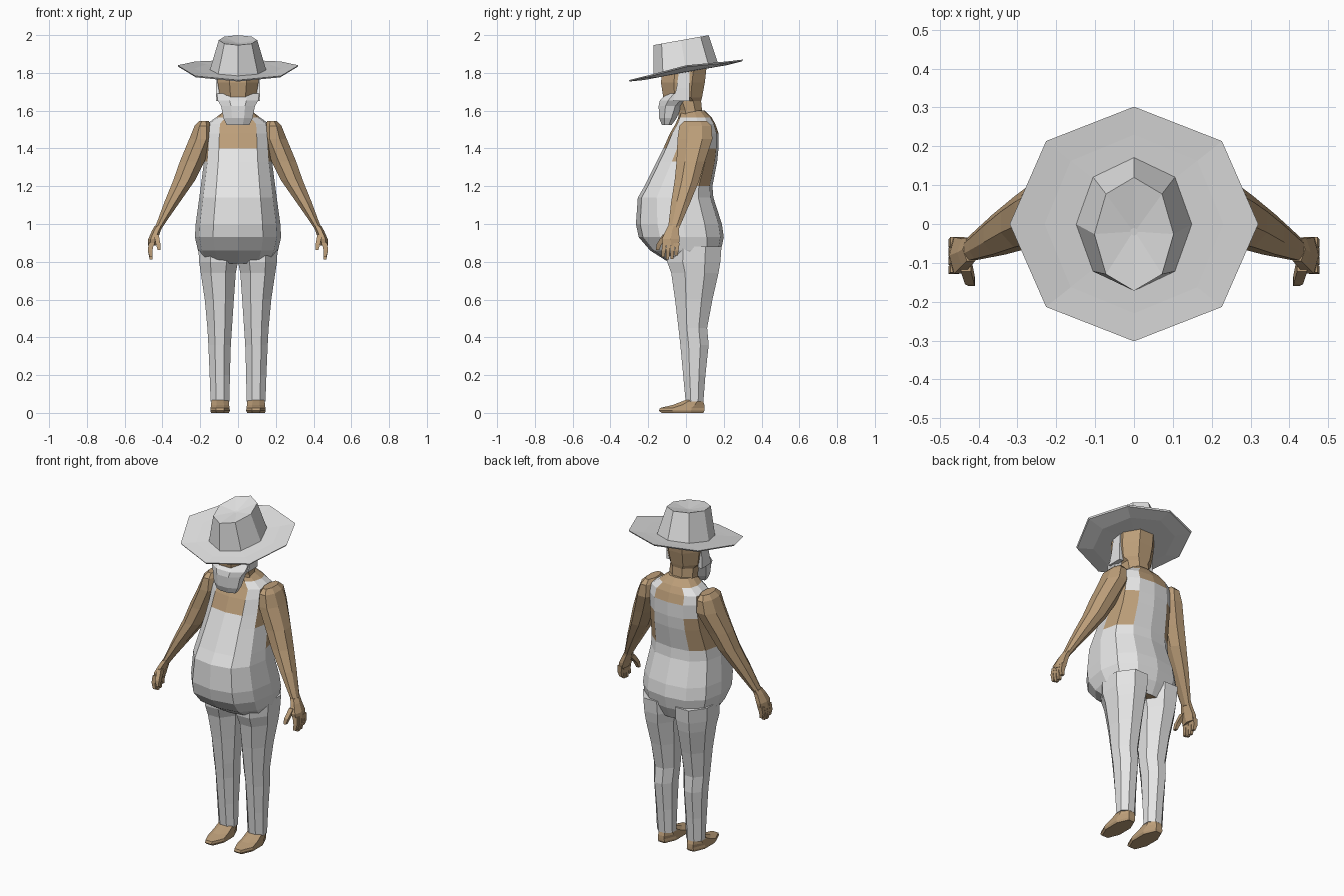
import bpy, bmesh
from math import sin, cos, pi

cube = bpy.data.objects.get("Cube")
if cube:
    bpy.data.objects.remove(cube, do_unlink=True)


def material(name, rgb):
    m = bpy.data.materials.new(name)
    m.use_nodes = True
    m.diffuse_color = (*rgb, 1)
    bsdf = next(n for n in m.node_tree.nodes if n.type == 'BSDF_PRINCIPLED')
    bsdf.inputs["Base Color"].default_value = (*rgb, 1)
    bsdf.inputs["Roughness"].default_value = 0.8
    return m


SKIN = material("tan skin", (0.50, 0.34, 0.19))
CLOTH = material("pale grey cloth", (0.78, 0.78, 0.78))


def loft(name, rings, mats, rule=None):
    """Skin a stack of point rings, with capped ends."""
    bm = bmesh.new()
    rows = [[bm.verts.new(p) for p in ring] for ring in rings]
    n = len(rows[0])
    for r in range(len(rows) - 1):
        for i in range(n):
            j = (i + 1) % n
            f = bm.faces.new((rows[r][i], rows[r][j], rows[r + 1][j], rows[r + 1][i]))
            if rule:
                f.material_index = rule(r, min(i, n - 1 - i))
    bm.faces.new(rows[0][::-1])
    bm.faces.new(rows[-1])
    bmesh.ops.recalc_face_normals(bm, faces=bm.faces)
    mesh = bpy.data.meshes.new(name)
    bm.to_mesh(mesh)
    bm.free()
    for m in mats:
        mesh.materials.append(m)
    ob = bpy.data.objects.new(name, mesh)
    bpy.context.collection.objects.link(ob)
    return ob


def circle(n):
    """Unit section with flat front, back and sides."""
    k = 1 / cos(pi / n)
    return [(k * sin((i + .5) * 2 * pi / n), -k * cos((i + .5) * 2 * pi / n)) for i in range(n)]


def slices(section, spec, s=1):
    """Rings from rows of (z, x min, x max, y front, y back)."""
    return [[(s * ((x0 + x1) + (x1 - x0) * u) / 2, ((y0 + y1) + (y1 - y0) * v) / 2, z)
             for u, v in section] for z, x0, x1, y0, y1 in spec]


def centred(spec):
    return [(z, -w, w, y0, y1) for z, w, y0, y1 in spec]


# Torso with bib, side openings and shoulder straps
half = [(.58, -.9), (.9, -.5), (1, .1), (.9, .6), (.55, .92)]
body = [(0, -1)] + half + [(0, 1)] + [(-u, v) for u, v in reversed(half)]
torso = [(.79, .18, -.08, .15), (.86, .212, -.19, .185), (.93, .228, -.25, .20),
         (1.0, .224, -.265, .19), (1.14, .205, -.255, .145), (1.2, .197, -.22, .14),
         (1.33, .18, -.155, .165), (1.40, .175, -.12, .172), (1.48, .17, -.085, .172),
         (1.53, .165, -.055, .155), (1.565, .115, -.04, .135), (1.60, .07, -.03, .10)]


def overalls(row, col):
    strap = row == 9 and 1 <= col <= 4
    bib_top = (7, 10, 6, 5, 5, 8)[col]
    back_strap = col == 4 and row >= 7 and row <= 9
    return 1 if row < bib_top or strap or back_strap else 0


loft("torso", slices(body, centred(torso)), [SKIN, CLOTH], overalls)

# Head and neck
loft("head", slices(circle(8), centred([
    (1.55, .085, -.04, .11), (1.60, .075, -.04, .085), (1.65, .075, -.06, .08),
    (1.67, .095, -.12, .085), (1.75, .108, -.133, .10), (1.84, .108, -.12, .11)])), [SKIN])

# Beard
loft("beard", slices(circle(8), centred([
    (1.525, .06, -.128, -.075), (1.56, .077, -.142, -.05), (1.625, .09, -.145, -.02),
    (1.655, .108, -.138, .015), (1.69, .112, -.10, .02)])), [CLOTH])

for s, side in ((1, "left"), (-1, "right")):
    # Sideburn
    loft(side + "_sideburn", slices(circle(4), [
        (1.65, .09, .116, -.07, .018), (1.72, .095, .116, -.05, .018),
        (1.82, .095, .113, -.035, .018)], s), [CLOTH])

    # Trouser leg
    loft(side + "_leg", slices(circle(8), [
        (.06, .045, .145, -.002, .092), (.20, .043, .15, -.015, .103),
        (.36, .038, .157, -.03, .12), (.45, .032, .162, -.04, .112),
        (.60, .022, .176, -.058, .14), (.74, .012, .197, -.078, .172),
        (.80, .0, .206, -.10, .182), (.88, .0, .21, -.10, .188)], s), [CLOTH])

    # Foot
    loft(side + "_foot", slices(circle(8), [
        (0, .048, .142, -.13, .092), (.012, .043, .147, -.143, .098),
        (.026, .045, .145, -.138, .098), (.042, .047, .143, -.07, .097),
        (.07, .050, .14, .003, .088)], s), [SKIN])

    # Arm
    loft(side + "_arm", slices(circle(8), [
        (.97, .408, .445, -.095, -.04), (1.02, .375, .425, -.09, -.018),
        (1.12, .305, .388, -.078, .025), (1.23, .228, .343, -.06, .07),
        (1.33, .178, .308, -.05, .10), (1.45, .13, .258, -.045, .14),
        (1.52, .14, .23, -.035, .135), (1.545, .155, .205, -.01, .11)], s), [SKIN])

    # Palm
    loft(side + "_palm", slices(circle(6), [
        (.885, .437, .475, -.122, -.038), (.92, .428, .472, -.128, -.034),
        (.965, .412, .452, -.108, -.038), (.99, .40, .438, -.095, -.035)], s), [SKIN])

    # Fingers
    for i in range(4):
        y = -.115 + .023 * i
        tip = (.825, .812, .815, .832)[i]
        loft(f"{side}_finger_{i + 1}", slices(circle(4), [
            (tip, .452, .468, y - .014, y + .002), (.86, .453, .477, y - .014, y + .007),
            (.90, .445, .473, y - .010, y + .012)], s), [SKIN])

    # Thumb
    loft(side + "_thumb", slices(circle(4), [
        (.862, .409, .425, -.16, -.142), (.895, .411, .435, -.155, -.128),
        (.945, .42, .446, -.122, -.085)], s), [SKIN])


# Hat: octagonal rings on a plane that rises towards the back
def hat_ring(rx, ry, z, y=0, lift=0):
    ring = []
    for i in range(8):
        a = i * pi / 4
        py = y + ry * sin(a)
        ring.append((rx * cos(a), py, z + .18 * py + lift * cos(a) ** 4))
    return ring


loft("hat_brim", [
    hat_ring(.10, .12, 1.803), hat_ring(.22, .22, 1.802, 0, .004),
    hat_ring(.315, .297, 1.808, 0, .024), hat_ring(.32, .302, 1.816, 0, .024),
    hat_ring(.23, .23, 1.815, 0, .008), hat_ring(.13, .15, 1.815)], [CLOTH])

loft("hat_crown", [
    hat_ring(.15, .172, 1.812), hat_ring(.102, .146, 1.978, -.026),
    hat_ring(.01, .01, 1.962, -.02)], [CLOTH])
